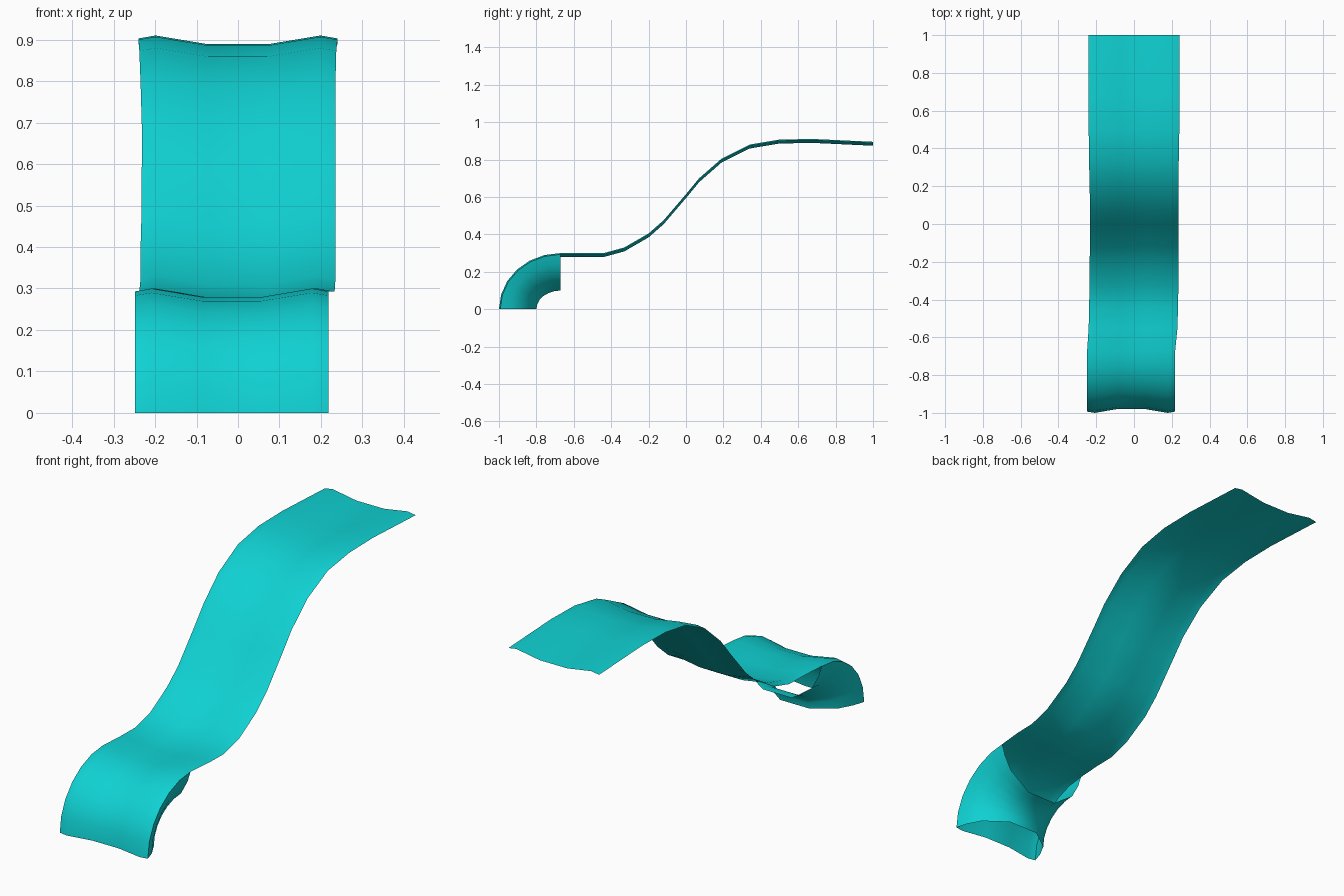
import bpy
import bmesh
from math import sin, cos, pi

cube = bpy.data.objects.get("Cube")
if cube:
    bpy.data.objects.remove(cube)

teal = bpy.data.materials.new("turquoise")
teal.use_nodes = True
COLOR = (0.005, 0.64, 0.65, 1)
teal.diffuse_color = COLOR
teal.node_tree.nodes["Principled BSDF"].inputs["Base Color"].default_value = COLOR

ELBOW_Y, RADIUS_Y, RADIUS_Z, STEPS = -0.67, 0.33, 0.30, 6

# Cross-sections as (fraction of half width, depth below the outer surface)
DISH = [(-1, .007), (-.83, 0), (-.3, .021), (.3, .021), (.83, 0), (1, .007)]
BELLY = [(-1, .007), (-.93, .06), (-.78, .125), (-.33, .2),
         (.33, .2), (.78, .125), (.93, .06), (1, .007)]

# Side profile of the ramp beyond the elbow: y, z, left and right edge
RAMP = [(-.55, .30, -.24, .23), (-.44, .30, -.238, .233), (-.33, .33, -.235, .235),
        (-.2, .405, -.235, .235), (-.12, .475, -.233, .235), (0, .615, -.232, .235),
        (.07, .70, -.232, .235), (.19, .805, -.235, .235), (.34, .88, -.238, .237),
        (.5, .907, -.24, .24), (.68, .91, -.24, .24), (1, .895, -.24, .24)]


def across(left, right, fraction):
    return (left + right) / 2 + fraction * (right - left) / 2


def elbow_rows(section):
    """Sweep a section through the quarter bend."""
    rows = []
    for i in range(STEPS + 1):
        a = pi / 2 * i / STEPS
        rows.append([(across(-.248, .218, f),
                      ELBOW_Y - (RADIUS_Y - d) * cos(a),
                      (RADIUS_Z - d) * sin(a)) for f, d in section])
    return rows


def make_sheet(name, rows, flip=False):
    bm = bmesh.new()
    grid = [[bm.verts.new(p) for p in row] for row in rows]
    for r0, r1 in zip(grid, grid[1:]):
        for j in range(len(r0) - 1):
            bm.faces.new((r0[j], r0[j + 1], r1[j + 1], r1[j]))
    if flip:
        bmesh.ops.reverse_faces(bm, faces=bm.faces[:])
    for face in bm.faces:
        face.smooth = True
    mesh = bpy.data.meshes.new(name)
    bm.to_mesh(mesh)
    bm.free()
    mesh.materials.append(teal)
    obj = bpy.data.objects.new(name, mesh)
    bpy.context.collection.objects.link(obj)
    return obj


# Dished sheet: outer face of the elbow running on into the ramp
ramp_rows = [[(across(l, r, f), y, z - d) for f, d in DISH] for y, z, l, r in RAMP]
make_sheet("ramp_sheet", elbow_rows(DISH) + ramp_rows)

# Rounded belly that closes the elbow into an open-ended tube
make_sheet("elbow_underside", elbow_rows(BELLY), flip=True)
